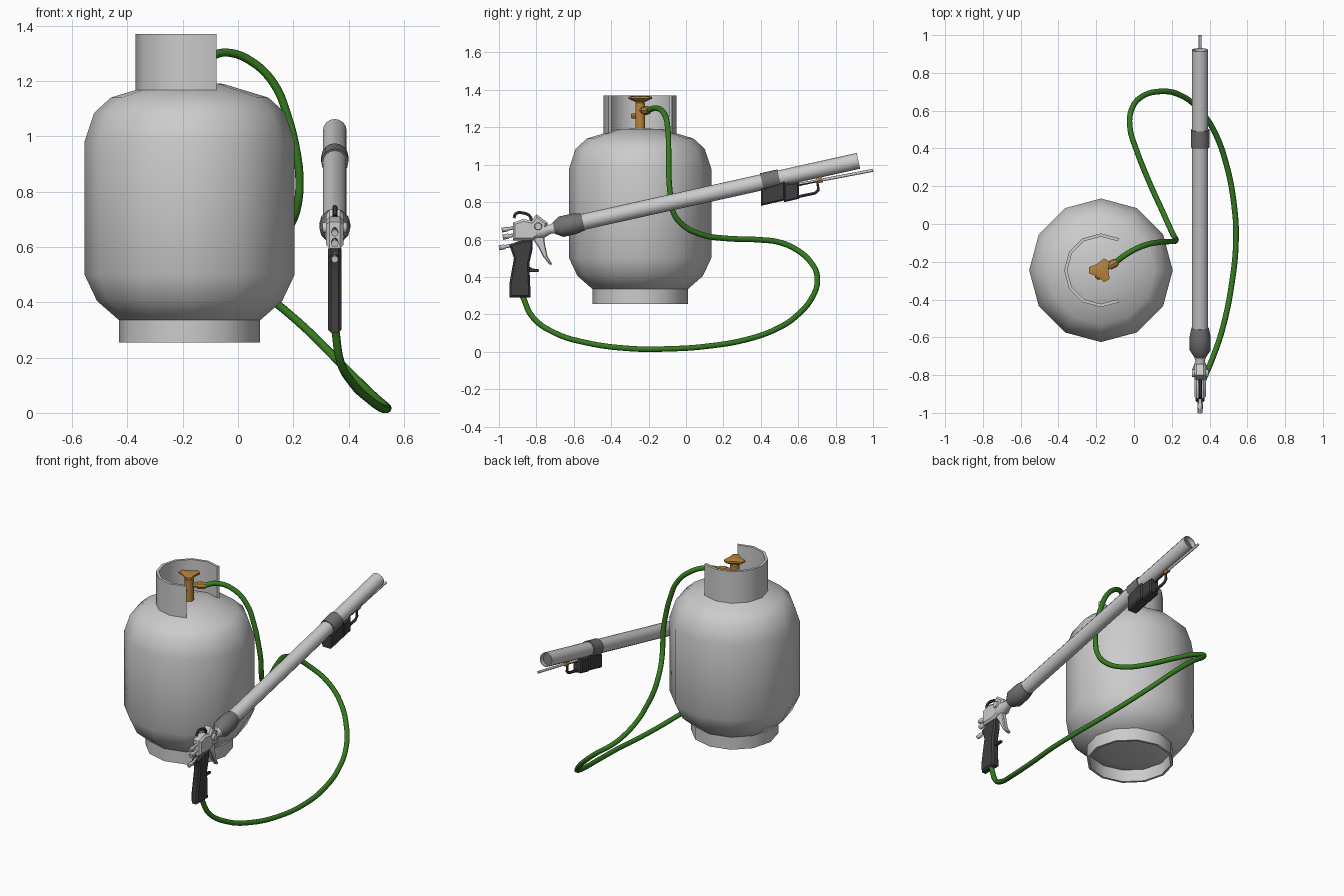
import bpy, bmesh, math
from mathutils import Matrix, Vector

if "Cube" in bpy.data.objects:
    bpy.data.objects.remove(bpy.data.objects["Cube"])


def material(name, rgb):
    m = bpy.data.materials.new(name)
    m.diffuse_color = (*rgb, 1)
    m.use_nodes = True
    m.node_tree.nodes["Principled BSDF"].inputs["Base Color"].default_value = m.diffuse_color
    return m


LIGHT = material("light grey metal", (0.6, 0.6, 0.6))
MID = material("mid grey plastic", (0.17, 0.17, 0.17))
DARK = material("dark grey plastic", (0.05, 0.05, 0.05))
BRASS = material("brass", (0.48, 0.23, 0.04))
GREEN = material("green hose", (0.035, 0.2, 0.014))


def finish(name, bm, mat, angle=40):
    bmesh.ops.remove_doubles(bm, verts=bm.verts, dist=1e-5)
    bmesh.ops.recalc_face_normals(bm, faces=bm.faces)
    mesh = bpy.data.meshes.new(name)
    bm.to_mesh(mesh)
    bm.free()
    mesh.materials.append(mat)
    ob = bpy.data.objects.new(name, mesh)
    bpy.context.collection.objects.link(ob)
    bpy.ops.object.select_all(action='DESELECT')
    ob.select_set(True)
    bpy.context.view_layer.objects.active = ob
    bpy.ops.object.shade_smooth_by_angle(angle=math.radians(angle))
    return ob


def lathe(name, profile, mat, n=12, place=Matrix(), angle=40):
    """Revolve (radius, height) points about local z."""
    bm = bmesh.new()
    rings = [[bm.verts.new(place @ Vector((r * math.cos(t), r * math.sin(t), z)))
              for t in (2 * math.pi * i / n for i in range(n))] for r, z in profile]
    for a, b in zip(rings, rings[1:]):
        for i in range(n):
            j = (i + 1) % n
            bm.faces.new((a[i], a[j], b[j], b[i]))
    return finish(name, bm, mat, angle)


def plate(name, yz, width, mat, bevel=0.008, x=0.35):
    """Extrude a side outline (y, z) across x, with softened edges."""
    bm = bmesh.new()
    f = bm.faces.new([bm.verts.new((x - width / 2, y, z)) for y, z in yz])
    ext = bmesh.ops.extrude_face_region(bm, geom=[f])
    bmesh.ops.translate(bm, vec=(width, 0, 0),
                        verts=[v for v in ext['geom'] if isinstance(v, bmesh.types.BMVert)])
    if bevel:
        rim = [e for e in bm.edges if abs(e.verts[0].co.x - e.verts[1].co.x) < 1e-6]
        bmesh.ops.bevel(bm, geom=rim, offset=bevel, segments=1, affect='EDGES')
    return finish(name, bm, mat, 35)


def pipe(name, pts, radius, mat, sides=2, steps=5, closed=False, smooth=True):
    cu = bpy.data.curves.new(name, 'CURVE')
    cu.dimensions = '3D'
    cu.bevel_depth, cu.bevel_resolution = radius, sides
    cu.use_fill_caps, cu.resolution_u = True, steps
    sp = cu.splines.new('BEZIER')
    sp.bezier_points.add(len(pts) - 1)
    sp.use_cyclic_u = closed
    for bp, p in zip(sp.bezier_points, pts):
        bp.co = p
        bp.handle_left_type = bp.handle_right_type = 'AUTO' if smooth else 'VECTOR'
    ob = bpy.data.objects.new(name, cu)
    bpy.context.collection.objects.link(ob)
    cu.materials.append(mat)
    bpy.ops.object.select_all(action='DESELECT')
    ob.select_set(True)
    bpy.context.view_layer.objects.active = ob
    bpy.ops.object.convert(target='MESH')
    bpy.ops.object.shade_smooth_by_angle(angle=math.radians(50))
    return ob


def aim(p, d):
    return Matrix.Translation(p) @ Vector(d).to_track_quat('Z', 'Y').to_matrix().to_4x4()


def side(pts):
    return [(0.35, y, z) for y, z in pts]


# ---- Gas tank
TX, TY = -0.175, -0.245
TANK = Matrix.Translation((TX, TY, 0))
lathe("tank_body", [(0, 0.315), (0.155, 0.315), (0.255, 0.335), (0.335, 0.405), (0.38, 0.5),
                    (0.38, 0.98), (0.345, 1.085), (0.285, 1.14), (0.12, 1.19), (0, 1.195)],
      LIGHT, 12, TANK)
lathe("tank_foot_ring", [(0.255, 0.34), (0.255, 0.255), (0.24, 0.255), (0.24, 0.335)],
      LIGHT, 12, TANK)

# Collar: open C-shaped guard facing +x
bm = bmesh.new()
rows = []
for i in range(9):
    t = math.radians(60 + 30 * i)
    rows.append([bm.verts.new((TX + r * math.cos(t), TY + r * math.sin(t), z))
                 for r, z in ((0.195, 1.155), (0.195, 1.37), (0.178, 1.37), (0.178, 1.155))])
for a, b in zip(rows, rows[1:]):
    for k in range(4):
        m = (k + 1) % 4
        bm.faces.new((a[k], a[m], b[m], b[k]))
bm.faces.new(rows[0])
bm.faces.new(rows[-1])
finish("tank_collar", bm, LIGHT)

# ---- Brass valve with three-lobed hand knob
lathe("valve_stem", [(0, 1.17), (0.027, 1.17), (0.027, 1.33), (0.015, 1.34), (0.015, 1.36)],
      BRASS, 10, TANK)
bm = bmesh.new()
layers = []
for z, k in ((1.335, 0.4), (1.353, 1), (1.364, 1), (1.369, 0.5)):
    layers.append([bm.verts.new((TX + r * k * math.cos(t), TY + r * k * math.sin(t), z))
                   for r, t in ((0.065 if i % 4 in (0, 1) else 0.042,
                                 math.radians(30 * i + 45)) for i in range(12))])
for a, b in zip(layers, layers[1:]):
    for i in range(12):
        j = (i + 1) % 12
        bm.faces.new((a[i], a[j], b[j], b[i]))
bm.faces.new(layers[0])
bm.faces.new(layers[-1])
finish("valve_knob", bm, BRASS, 30)
OUT = Vector((0.85, 0.45, 0))
lathe("valve_outlet", [(0, 0), (0.016, 0), (0.016, 0.05), (0.023, 0.05), (0.023, 0.085),
                       (0.016, 0.1), (0, 0.1)], BRASS, 8, aim((TX, TY, 1.29), OUT))
lathe("valve_relief_plug", [(0, 0), (0.014, 0), (0.014, 0.048), (0, 0.052)], BRASS, 8,
      aim((TX, TY, 1.26), (-0.4, -0.9, 0)))

# ---- Hose
pipe("hose", [(-0.1, -0.205, 1.29), (-0.04, -0.16, 1.303), (0.05, -0.115, 1.27),
              (0.13, -0.097, 1.19), (0.18, -0.093, 1.07), (0.21, -0.092, 0.95),
              (0.222, -0.085, 0.85), (0.215, -0.07, 0.75), (0.19, -0.02, 0.68),
              (0.145, 0.08, 0.627), (0.09, 0.2, 0.607), (0.01, 0.4, 0.598),
              (-0.02, 0.5, 0.585), (-0.015, 0.6, 0.54), (0.035, 0.67, 0.475),
              (0.14, 0.702, 0.395), (0.25, 0.68, 0.3), (0.35, 0.6, 0.2), (0.42, 0.5, 0.13),
              (0.485, 0.33, 0.067), (0.53, 0.1, 0.028), (0.54, -0.08, 0.016),
              (0.52, -0.3, 0.017), (0.47, -0.55, 0.052), (0.42, -0.7, 0.1),
              (0.37, -0.82, 0.185), (0.352, -0.875, 0.3)], 0.015, GREEN, 3, 5)

# ---- Torch barrel, tilted up toward +y
A = math.radians(12.5)
AXIS = Vector((0, math.cos(A), math.sin(A)))
WAND = aim((0.35, -0.57, 0.69), AXIS)
lathe("barrel", [(0.043, -0.02), (0.043, 1.528), (0.037, 1.528), (0.037, 1.49)],
      LIGHT, 16, WAND)
lathe("barrel_bore", [(0.037, 1.5), (0, 1.5)], MID, 16, WAND)
lathe("rear_sleeve", [(0, -0.145), (0.03, -0.14), (0.056, -0.1), (0.056, -0.03), (0.046, 0.02),
                      (0.04, 0.02)], MID, 12, WAND)
lathe("barrel_band", [(0.042, 1.0), (0.049, 1.0), (0.049, 1.095), (0.042, 1.095)],
      MID, 16, WAND)

# ---- Igniter box, guard loop and pilot rod under the barrel
plate("igniter_box", [(0.40, 0.78), (0.53, 0.81), (0.53, 0.915), (0.40, 0.87)], 0.075, DARK)
plate("igniter_front", [(0.525, 0.80), (0.605, 0.818), (0.605, 0.905), (0.525, 0.9)], 0.065, DARK)
plate("igniter_mount", [(0.43, 0.86), (0.52, 0.88), (0.52, 0.92), (0.43, 0.9)], 0.05, MID)
pipe("igniter_guard", side([(0.58, 0.825), (0.69, 0.848), (0.708, 0.865), (0.702, 0.912),
                            (0.58, 0.888)]), 0.009, DARK, 1, 2, smooth=False)
pipe("pilot_rod", side([(0.55, 0.885), (1.0, 0.97)]), 0.008, LIGHT, 2, 1, smooth=False)
lathe("pilot_nut", [(0, 0), (0.015, 0), (0.015, 0.03), (0, 0.03)], BRASS, 6,
      aim((0.35, 0.7, 0.913), (0, 0.98, 0.185)))

# ---- Pistol grip
plate("grip", [(-0.945, 0.57), (-0.92, 0.5), (-0.945, 0.36), (-0.945, 0.29), (-0.83, 0.29),
               (-0.838, 0.47), (-0.82, 0.55), (-0.82, 0.605), (-0.9, 0.59)], 0.048, DARK, 0.01)
plate("grip_spur", [(-0.845, 0.425), (-0.785, 0.428), (-0.785, 0.44), (-0.82, 0.445),
                    (-0.845, 0.46)], 0.02, DARK, 0.003)

# ---- Gun body, neck, trigger and rear controls
plate("gun_body", [(-0.925, 0.595), (-0.82, 0.595), (-0.75, 0.64), (-0.74, 0.69), (-0.8, 0.735),
                   (-0.825, 0.70), (-0.87, 0.71), (-0.925, 0.69)], 0.062, LIGHT, 0.012)
lathe("neck", [(0, -0.24), (0.035, -0.24), (0.04, -0.2), (0.025, -0.16), (0.036, -0.12),
               (0, -0.11)], LIGHT, 10, WAND)
plate("trigger", [(-0.83, 0.62), (-0.79, 0.56), (-0.765, 0.51), (-0.73, 0.465), (-0.715, 0.468),
                  (-0.74, 0.51), (-0.755, 0.58), (-0.76, 0.65), (-0.80, 0.7)], 0.032, LIGHT, 0.005)
pipe("rear_hook", side([(-0.92, 0.715), (-0.91, 0.738), (-0.87, 0.742), (-0.835, 0.725),
                        (-0.825, 0.69)]), 0.009, DARK, 1, 3)
for name, y0, y1, z, r in (("upper_knob", -0.985, -0.9, 0.65, 0.013),
                           ("middle_knob", -0.98, -0.9, 0.612, 0.014),
                           ("lower_knob", -1.0, -0.9, 0.555, 0.013)):
    lathe(name, [(0, 0), (r, 0), (r, 0.03), (r * 0.7, 0.035), (r * 0.7, y1 - y0), (0, y1 - y0)],
          LIGHT, 8, aim((0.35, y0, z), (0, 0.98, 0.2)))
# Side pivot bosses
for sx in (-1, 1):
    lathe("pivot_boss", [(0, 0), (0.022, 0), (0.018, 0.014), (0, 0.014)], LIGHT, 10,
          aim((0.35 + sx * 0.03, -0.79, 0.67), (sx, 0, 0)))
